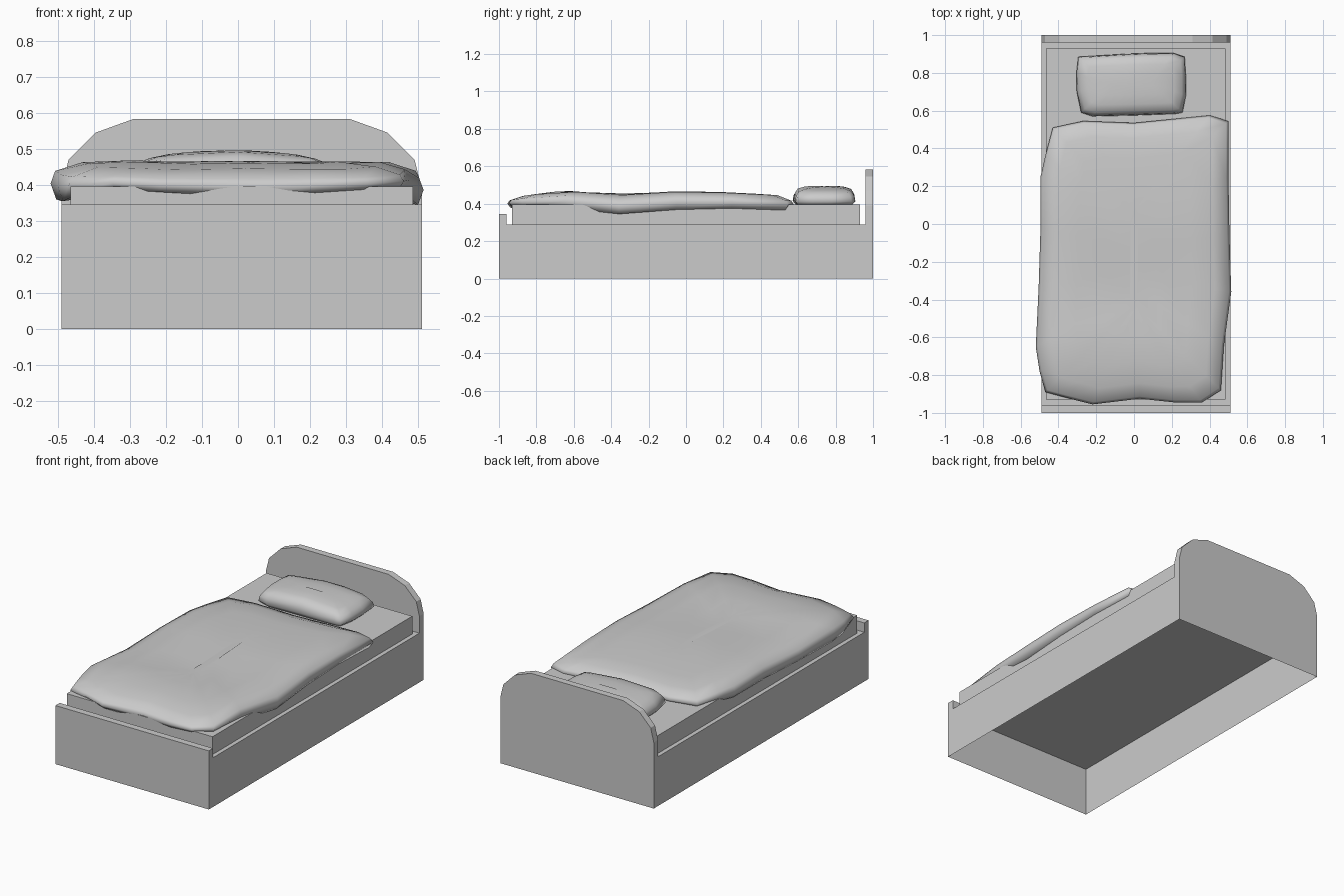
import bpy, bmesh

if "Cube" in bpy.data.objects:
    bpy.data.objects.remove(bpy.data.objects["Cube"])


def make(name, bm, smooth=False):
    bmesh.ops.recalc_face_normals(bm, faces=bm.faces)
    mesh = bpy.data.meshes.new(name)
    bm.to_mesh(mesh)
    bm.free()
    obj = bpy.data.objects.new(name, mesh)
    bpy.context.collection.objects.link(obj)
    if smooth:
        mesh.shade_smooth()
    return obj


def prism(name, outline, y0, y1):
    """Extrude an x,z outline along y; the side from last to first point stays open."""
    bm = bmesh.new()
    a = [bm.verts.new((x, y0, z)) for x, z in outline]
    b = [bm.verts.new((x, y1, z)) for x, z in outline]
    bm.faces.new(a)
    bm.faces.new(b[::-1])
    for i in range(len(outline) - 1):
        bm.faces.new((a[i], b[i], b[i + 1], a[i + 1]))
    return make(name, bm)


def lerp_keys(keys, v):
    """Piecewise linear lookup."""
    if v <= keys[0][0]:
        return keys[0][1]
    for (v0, h0), (v1, h1) in zip(keys, keys[1:]):
        if v <= v1:
            return h0 + (h1 - h0) * (v - v0) / (v1 - v0)
    return keys[-1][1]


def cushion(name, outline, centre, half, rings, crown):
    """Loft inset copies of an outline (x, y, low z) from the lower lip up to the crown."""
    bm = bmesh.new()
    loops = []
    for inset, t in rings:
        loop = []
        for x, y, low in outline:
            px = centre[0] + (x - centre[0]) * (1 - inset / half[0])
            py = centre[1] + (y - centre[1]) * (1 - inset / half[1])
            loop.append(bm.verts.new((px, py, low + t * (crown(px, py) - low))))
        loops.append(loop)
    n = len(outline)
    for a, b in zip(loops, loops[1:]):
        for i in range(n):
            j = (i + 1) % n
            bm.faces.new((a[i], a[j], b[j], b[i]))
    bm.faces.new(loops[-1])
    bm.faces.new(loops[0][::-1])
    return make(name, bm, smooth=True)


def block(name, x0, x1, y0, y1, z0, z1):
    return prism(name, [(x0, z0), (x0, z1), (x1, z1), (x1, z0)], y0, y1)


# Bed base, open underneath, with footboard and mattress on top
L, R, DECK = -0.49, 0.51, 0.29
block("bed_base", L, R, -1, 1, 0, DECK)
block("footboard", L, R, -1, -0.96, DECK, 0.345)
block("mattress", -0.465, 0.485, -0.93, 0.93, DECK, 0.395)

# Headboard with faceted round shoulders
half_arch = [(0.5, DECK), (0.5, 0.39), (0.48, 0.47), (0.405, 0.545), (0.30, 0.583)]
arch = [(0.01 - x, z) for x, z in half_arch] + [(0.01 + x, z) for x, z in half_arch[::-1]]
prism("headboard", arch, 0.96, 1)

# Pillow
pillow = [(-0.28, 0.59), (-0.22, 0.57), (0, 0.575), (0.22, 0.583), (0.257, 0.59),
          (0.275, 0.68), (0.275, 0.78), (0.268, 0.885), (0.21, 0.905), (0.08, 0.905),
          (-0.05, 0.9), (-0.295, 0.885), (-0.305, 0.8), (-0.303, 0.7)]
cushion("pillow", [(x, y, 0.392) for x, y in pillow], (-0.015, 0.74), (0.29, 0.167),
        [(0.02, 0), (0, 0.25), (0.006, 0.6), (0.022, 0.85), (0.06, 0.96), (0.11, 1), (0.16, 1)],
        lambda x, y: 0.496 - 0.36 * (x + 0.02) ** 2)

# Duvet, edges drooping over the mattress sides
duvet = [(-0.43, 0.51, 0.385), (-0.47, 0.36, 0.375), (-0.495, 0.25, 0.365), (-0.495, -0.02, 0.365),
         (-0.505, -0.34, 0.355), (-0.52, -0.65, 0.36), (-0.5, -0.78, 0.355), (-0.47, -0.89, 0.37),
         (-0.35, -0.922, 0.388), (-0.22, -0.955, 0.38), (0.03, -0.925, 0.366), (0.22, -0.945, 0.378),
         (0.36, -0.945, 0.387), (0.46, -0.88, 0.388), (0.475, -0.65, 0.375), (0.515, -0.36, 0.345),
         (0.505, -0.05, 0.368), (0.5, 0.25, 0.375), (0.5, 0.545, 0.365), (0.4, 0.575, 0.38),
         (0.2, 0.555, 0.388), (0, 0.535, 0.388), (-0.27, 0.545, 0.388)]
crown = [(-0.96, 0.43), (-0.85, 0.447), (-0.65, 0.47), (-0.36, 0.448), (-0.05, 0.467),
         (0.2, 0.462), (0.5, 0.447), (0.58, 0.425)]
cushion("duvet", duvet, (0, -0.19), (0.5, 0.755),
        [(0.05, 0.05), (0.015, 0), (0, 0.4), (0.012, 0.72), (0.085, 0.97), (0.2, 1), (0.35, 1), (0.48, 1)],
        lambda x, y: lerp_keys(crown, y))
